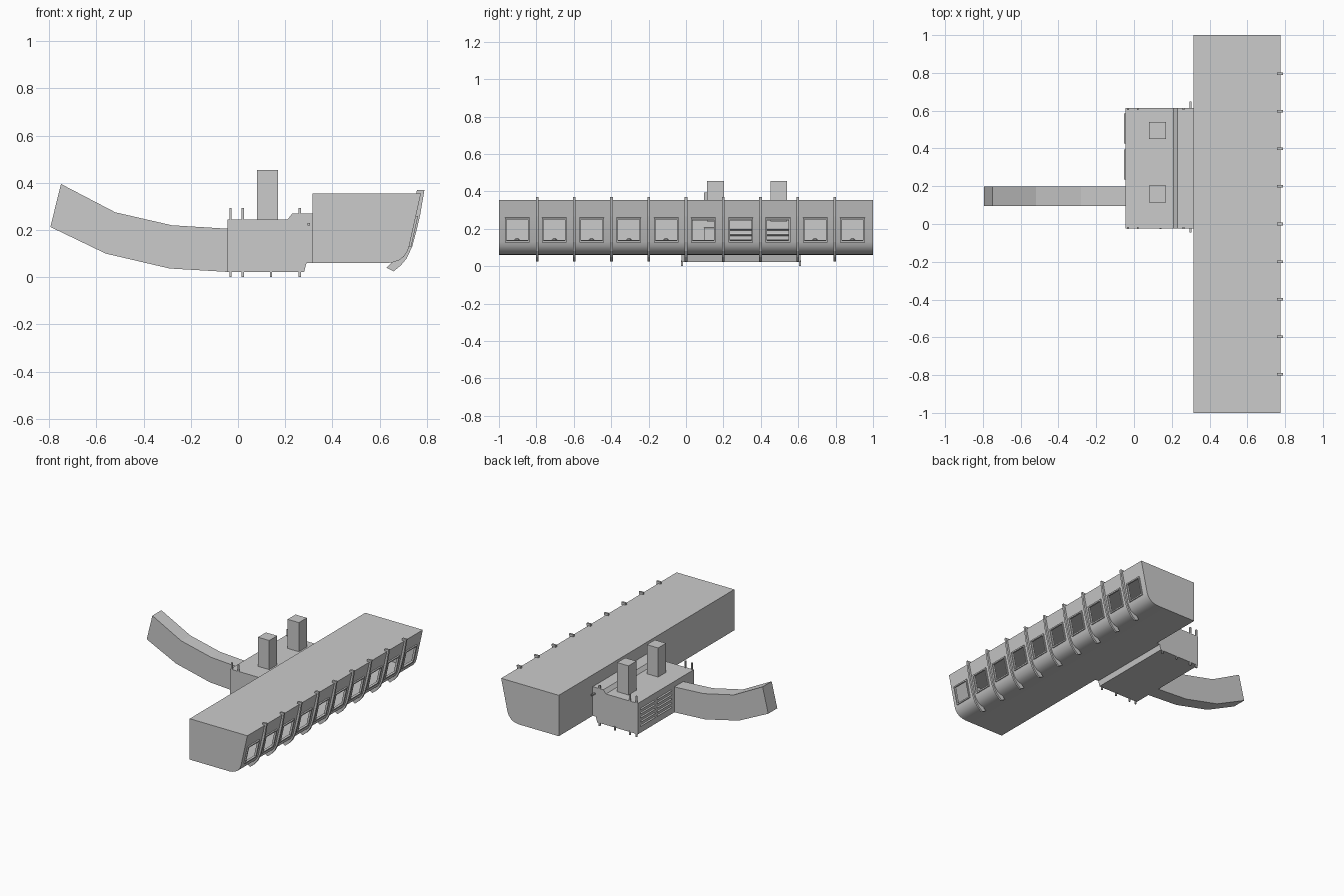
import bpy, bmesh, math
from mathutils import Matrix, Vector

if "Cube" in bpy.data.objects:
    bpy.data.objects.remove(bpy.data.objects["Cube"])


def finish(bm, name, smooth=False, recalc=True):
    if recalc:
        bmesh.ops.recalc_face_normals(bm, faces=bm.faces)
    me = bpy.data.meshes.new(name)
    bm.to_mesh(me)
    bm.free()
    ob = bpy.data.objects.new(name, me)
    bpy.context.collection.objects.link(ob)
    if smooth:
        bpy.ops.object.select_all(action='DESELECT')
        ob.select_set(True)
        bpy.context.view_layer.objects.active = ob
        bpy.ops.object.shade_smooth_by_angle(angle=math.radians(35))
    return ob


def extrude(bm, profile, ys, skip=lambda i, y: False):
    """Sweep an xz profile along y; skip(edge, mid_y) leaves an opening."""
    rows = [[bm.verts.new((x, y, z)) for x, z in profile] for y in ys]
    n = len(profile)
    for a, b, ya, yb in zip(rows, rows[1:], ys, ys[1:]):
        for i in range(n):
            if not skip(i, (ya + yb) / 2):
                j = (i + 1) % n
                bm.faces.new((a[i], a[j], b[j], b[i]))
    bm.faces.new(rows[0])
    bm.faces.new(rows[-1][::-1])


def box(bm, lo, hi, mat=Matrix()):
    lo, hi = Vector(lo), Vector(hi)
    m = mat @ Matrix.Translation((lo + hi) / 2) @ Matrix.Diagonal((*(hi - lo), 1))
    bmesh.ops.create_cube(bm, size=1, matrix=m)


windows = [-0.903 + 0.1992 * i for i in range(10)]
HALF, Z0, Z1 = 0.063, 0.13, 0.26
BOX_Y = (-0.025, 0.613)


def front_x(z):
    return 0.725 + (z - 0.13) * 0.222


# Long hollow hull, open at the windows and into the rear cabin
hull = [(0.315, 0.06), (0.315, 0.245), (0.315, 0.355), (front_x(0.355), 0.355),
        (front_x(Z1), Z1), (front_x(Z0), Z0), (0.717, 0.108), (0.702, 0.086),
        (0.68, 0.071), (0.655, 0.063), (0.63, 0.06)]
ys = sorted([-1, 1, *BOX_Y] + [w + s * HALF for w in windows for s in (-1, 1)])


def hull_opening(i, y):
    if i == 4:
        return any(abs(y - w) < HALF - 0.01 for w in windows)
    return i == 0 and BOX_Y[0] < y < BOX_Y[1]


bm = bmesh.new()
extrude(bm, hull, ys, hull_opening)
finish(bm, "hull", True)

# Window frames, tilted with the hull front
tilt = math.atan(0.222)
bm = bmesh.new()
for w in windows:
    zc = (Z0 + Z1) / 2
    m = Matrix.Translation((front_x(zc), w, zc)) @ Matrix.Rotation(tilt, 4, 'Y')
    h, v, t = HALF + 0.003, 0.067, 0.009
    for s in (-1, 1):
        a, b = sorted((s * h, s * (h - t)))
        box(bm, (-0.006, a, -v), (0.009, b, v), m)
        a, b = sorted((s * v, s * (v - t)))
        box(bm, (-0.006, -h + t, a), (0.009, h - t, b), m)
finish(bm, "window_frames")

# Curved ribs between the windows
rib = [(0.758, 0.37), (0.79, 0.37), (0.772, 0.265), (0.757, 0.2), (0.738, 0.13),
       (0.715, 0.08), (0.69, 0.05), (0.66, 0.025), (0.63, 0.04), (0.655, 0.066),
       (0.685, 0.08), (0.708, 0.11), (0.735, 0.2)]
bm = bmesh.new()
for k in range(-4, 5):
    extrude(bm, rib, [k * 0.199 - 0.007, k * 0.199 + 0.007])
finish(bm, "ribs")

# Small round fittings on the inner back wall
bm = bmesh.new()
for w in windows:
    if not BOX_Y[0] < w < BOX_Y[1]:
        m = Matrix.Translation((0.325, w, 0.134)) @ Matrix.Rotation(math.pi / 2, 4, 'Y')
        bmesh.ops.create_cone(bm, cap_ends=True, segments=12, radius1=0.015,
                              radius2=0.011, depth=0.02, matrix=m)
finish(bm, "wall_fittings")

# Rear cabin, open towards the hull
cabin = [(0.315, 0.06), (0.315, 0.27), (0.23, 0.27), (0.21, 0.245),
         (-0.045, 0.245), (-0.045, 0.022), (0.28, 0.022), (0.29, 0.06)]
bm = bmesh.new()
rows = [BOX_Y[0], BOX_Y[1]]
extrude(bm, cabin, rows, lambda i, y: i == 0)
finish(bm, "cabin")

# Louvre slats on the cabin rear wall, beside the tail
bm = bmesh.new()
for y0, y1 in ((0.235, 0.395), (0.425, 0.585)):
    for k in range(5):
        m = (Matrix.Translation((-0.045, 0, 0.075 + 0.03 * k))
             @ Matrix.Rotation(math.radians(-30), 4, 'Y'))
        box(bm, (-0.008, y0, -0.003), (0.012, y1, 0.003), m)
finish(bm, "louvre_slats")

# Curved tail
tail = [(-0.035, 0.205), (-0.28, 0.22), (-0.52, 0.275), (-0.75, 0.395),
        (-0.795, 0.213), (-0.56, 0.1), (-0.29, 0.037), (-0.035, 0.022)]
bm = bmesh.new()
extrude(bm, tail, [0.095, 0.198])
finish(bm, "tail")

# Two square chimneys
for name, y in (("chimney_front", 0.158), ("chimney_back", 0.496)):
    bm = bmesh.new()
    box(bm, (0.08, y - 0.045, 0.24), (0.17, y + 0.045, 0.455))
    finish(bm, name)

# Locating pins along both cabin ends
bm = bmesh.new()
for y in (BOX_Y[0] + 0.004, BOX_Y[1] - 0.004):
    for x in (-0.032, 0.02, 0.14, 0.262):
        box(bm, (x - 0.005, y - 0.005, 0), (x + 0.005, y + 0.005, 0.03))
        if x != 0.14:
            box(bm, (x - 0.005, y - 0.005, 0.235), (x + 0.005, y + 0.005, 0.293))
box(bm, (0.295, 0.605, 0.22), (0.305, 0.648, 0.23))
box(bm, (0.295, -0.045, 0.22), (0.305, -0.02, 0.23))
finish(bm, "pins")
